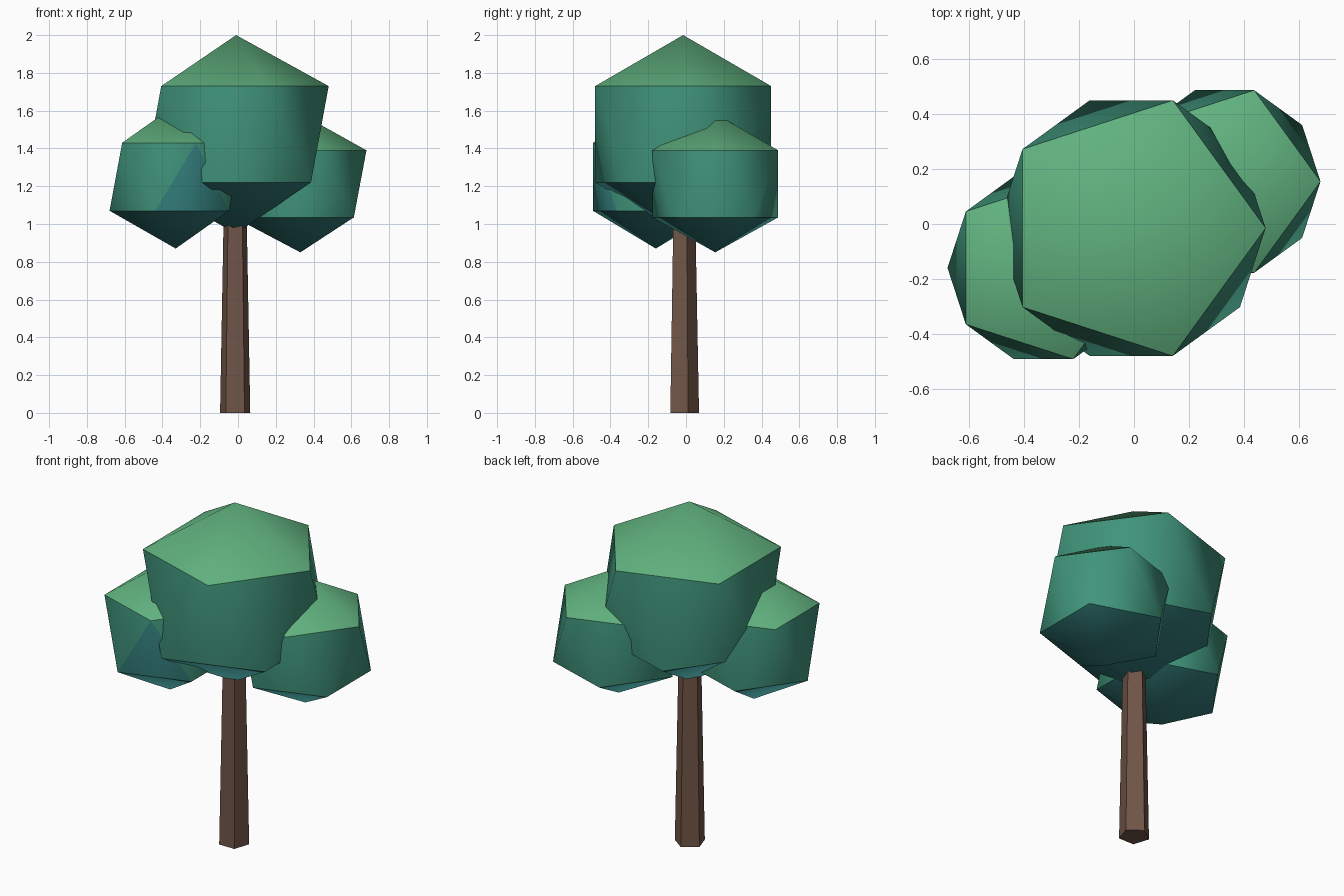
import bpy, bmesh, math

if "Cube" in bpy.data.objects:
    bpy.data.objects.remove(bpy.data.objects["Cube"])


def srgb(r, g, b):
    lin = [c / 12.92 if c <= 0.04045 else ((c + 0.055) / 1.055) ** 2.4 for c in (r, g, b)]
    return (*lin, 1.0)


def material(name, rgb):
    m = bpy.data.materials.new(name)
    m.diffuse_color = srgb(*rgb)
    m.use_nodes = True
    m.node_tree.nodes["Principled BSDF"].inputs["Base Color"].default_value = m.diffuse_color
    return m


LIGHT = material("light green", (0.38, 0.70, 0.50))
TEAL = material("teal green", (0.25, 0.58, 0.48))
DEEP = material("deep teal", (0.20, 0.50, 0.49))
BROWN = material("bark brown", (0.44, 0.335, 0.28))


def ring(bm, x, y, z, r, start):
    pts = [math.radians(start + 72 * i) for i in range(5)]
    return [bm.verts.new((x + r * math.cos(a), y + r * math.sin(a), z)) for a in pts]


def finish(bm, name, mats):
    bmesh.ops.recalc_face_normals(bm, faces=bm.faces)
    me = bpy.data.meshes.new(name)
    bm.to_mesh(me)
    bm.free()
    for m in mats:
        me.materials.append(m)
    ob = bpy.data.objects.new(name, me)
    bpy.context.collection.objects.link(ob)
    return ob


def foliage(name, x, y, r, bottom, low, high, top, deep_side=None):
    """Stretched icosahedron: two caps joined by a band of triangles."""
    bm = bmesh.new()
    apex, base = bm.verts.new((x, y, top)), bm.verts.new((x, y, bottom))
    up, dn = ring(bm, x, y, high, r, 0), ring(bm, x, y, low, r, 36)
    for i in range(5):
        j = (i + 1) % 5
        bm.faces.new((apex, up[i], up[j])).material_index = 0
        bm.faces.new((up[i], dn[i], up[j])).material_index = 1
        side = bm.faces.new((dn[i], dn[j], up[j]))
        side.material_index = 2 if j == deep_side else 1
        bm.faces.new((base, dn[j], dn[i])).material_index = 2
    ob = finish(bm, name, (LIGHT, TEAL, DEEP))
    # smooth inside the caps and the band, sharp between them
    bpy.ops.object.select_all(action='DESELECT')
    ob.select_set(True)
    bpy.context.view_layer.objects.active = ob
    bpy.ops.object.shade_smooth_by_angle(angle=math.radians(43))


# Foliage clumps
foliage("main_foliage", -0.01, -0.015, 0.49, 0.95, 1.22, 1.73, 2.0)
foliage("left_foliage", -0.33, -0.16, 0.35, 0.87, 1.07, 1.43, 1.63, deep_side=4)
foliage("right_foliage", 0.33, 0.155, 0.35, 0.85, 1.035, 1.39, 1.585)

# Tapered five-sided trunk, its top hidden in the foliage
bm = bmesh.new()
lo = ring(bm, -0.015, -0.015, 0.0, 0.084, 18)
hi = ring(bm, -0.015, -0.015, 1.05, 0.064, 18)
for i in range(5):
    j = (i + 1) % 5
    bm.faces.new((lo[i], lo[j], hi[j], hi[i]))
bm.faces.new(lo[::-1])
bm.faces.new(hi)
finish(bm, "trunk", (BROWN,))
